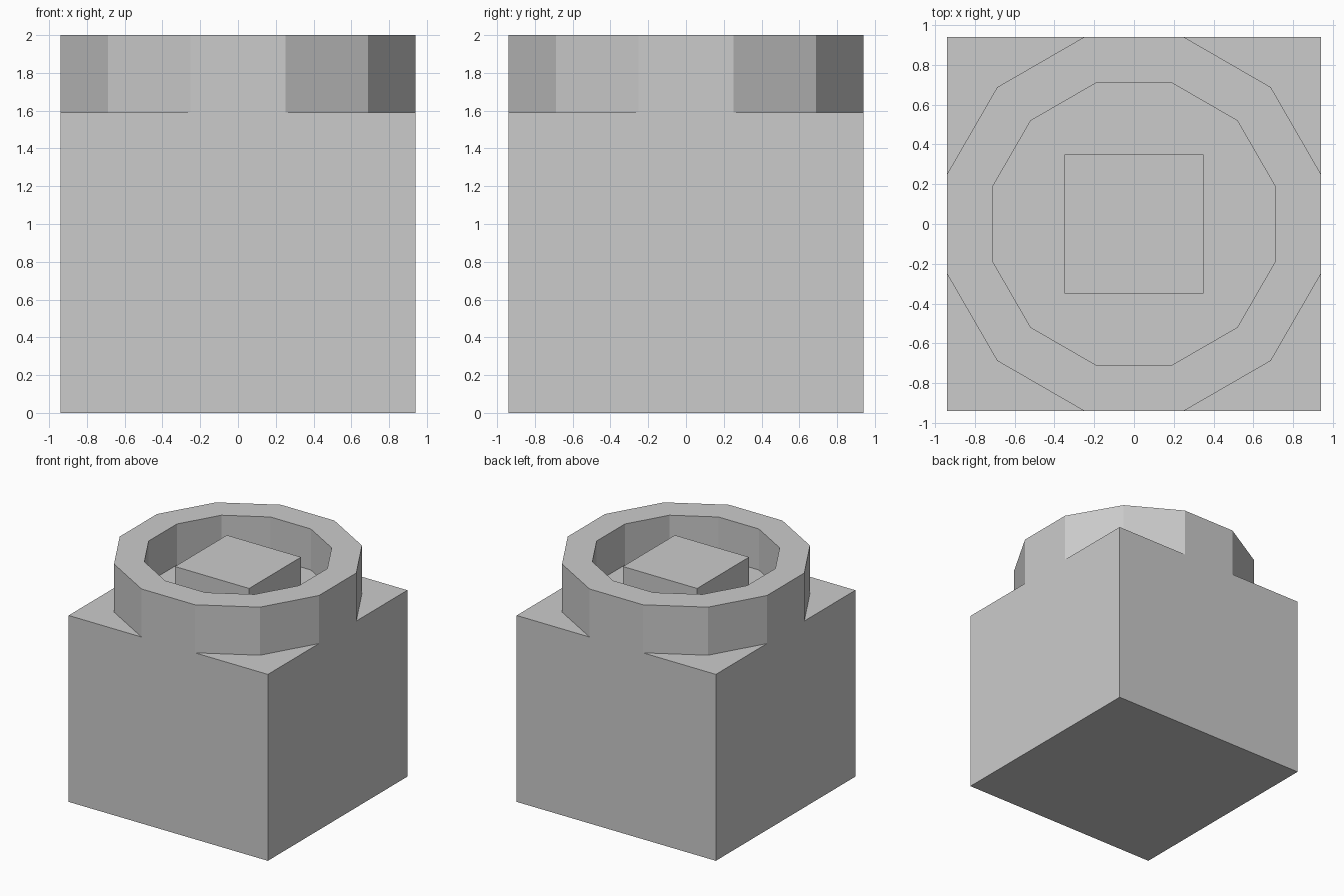
import bpy, bmesh, math

if "Cube" in bpy.data.objects:
    bpy.data.objects.remove(bpy.data.objects["Cube"])

HALF, BASE_TOP, TOP = 0.94, 1.59, 2.0
FLOOR, KNOB_TOP = 1.65, 1.94


def finish(bm, name):
    bmesh.ops.recalc_face_normals(bm, faces=bm.faces)
    me = bpy.data.meshes.new(name)
    bm.to_mesh(me)
    bm.free()
    ob = bpy.data.objects.new(name, me)
    bpy.context.collection.objects.link(ob)
    return ob


def box(name, half, z0, z1):
    bm = bmesh.new()
    bmesh.ops.create_cube(bm, size=1)
    for v in bm.verts:
        v.co = (v.co.x * 2 * half, v.co.y * 2 * half, z0 + (v.co.z + 0.5) * (z1 - z0))
    return finish(bm, name)


def loop(bm, apothem, z, n=12):
    # regular polygon with flat sides facing the axes
    r = apothem / math.cos(math.pi / n)
    return [bm.verts.new((r * math.cos((i + 0.5) * 2 * math.pi / n),
                          r * math.sin((i + 0.5) * 2 * math.pi / n), z)) for i in range(n)]


# Square body
box("body", HALF, 0, BASE_TOP)

# Twelve-sided collar with a recessed floor
bm = bmesh.new()
loops = [loop(bm, a, z) for a, z in
         ((HALF, BASE_TOP), (HALF, TOP), (0.71, TOP), (0.71, FLOOR))]
for a, b in zip(loops, loops[1:]):
    for i in range(12):
        j = (i + 1) % 12
        bm.faces.new((a[i], a[j], b[j], b[i]))
bm.faces.new(loops[0])
bm.faces.new(loops[-1])
finish(bm, "collar")

# Square block in the recess
box("centre_block", 0.35, FLOOR, KNOB_TOP)
